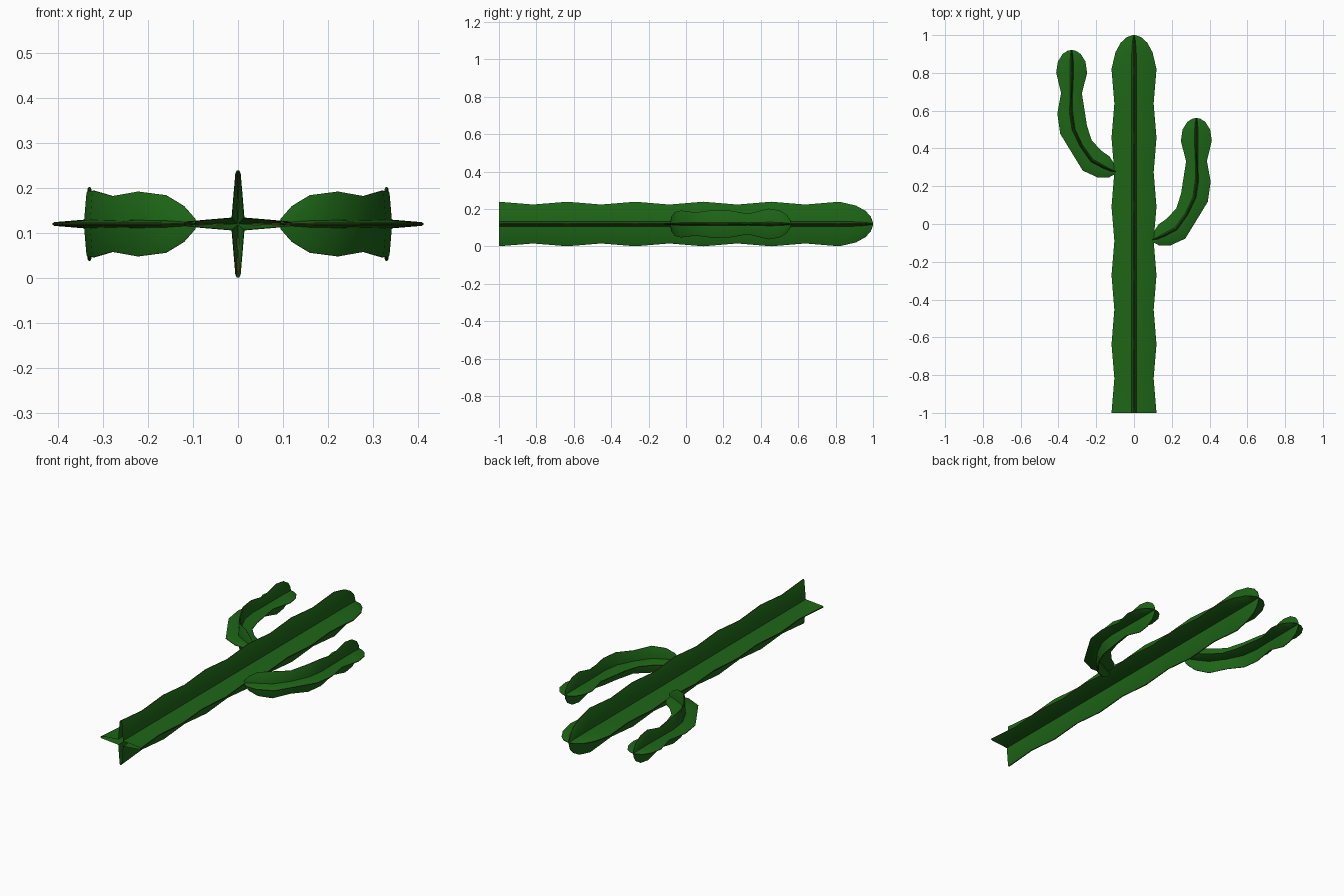
import bpy, bmesh, math
from mathutils import Vector

if "Cube" in bpy.data.objects:
    bpy.data.objects.remove(bpy.data.objects["Cube"])

MID_Z = 0.12


def material(name, rgb):
    m = bpy.data.materials.new(name)
    m.diffuse_color = (*rgb, 1)
    m.use_nodes = True
    m.node_tree.nodes["Principled BSDF"].inputs["Base Color"].default_value = m.diffuse_color
    return m


GREEN = material("cactus_green", (0.012, 0.13, 0.008))
BROWN = material("ridge_brown", (0.1, 0.05, 0.012))


def star():
    """Unit four-finned section with blunt fin tips, counter-clockwise."""
    fin = [(0.12, -0.12), (0.95, -0.05), (1.0, -0.022), (1.0, 0.022), (0.95, 0.05)]
    pts = []
    for k in range(4):
        c, s = round(math.cos(k * math.pi / 2)), round(math.sin(k * math.pi / 2))
        pts += [(c * u - s * v, s * u + c * v) for u, v in fin]
    return pts


def sweep(name, stations, mirror=1, dy=0.0, first_dir=None):
    """Sweep the star along (x, y, radius) stations lying in one flat plane."""
    path = [Vector((x * mirror, y + dy, MID_Z)) for x, y, r in stations]
    bm = bmesh.new()
    rings, sec = [], star()
    for i, p in enumerate(path):
        a, b = path[max(i - 1, 0)], path[min(i + 1, len(path) - 1)]
        t = (b - a).normalized()
        side, up = t.cross(Vector((0, 0, 1))), Vector((0, 0, 1))
        r = stations[i][2]
        rings.append([bm.verts.new(p + side * u * r + up * v * r) for u, v in sec])
    n = len(sec)
    for a, b in zip(rings, rings[1:]):
        for j in range(n):
            k = (j + 1) % n
            f = bm.faces.new((a[j], a[k], b[k], b[j]))
            f.material_index = 1 if j % 5 == 2 else 0
    bm.faces.new(rings[-1])          # rounded end closes to a tiny cap
    bmesh.ops.recalc_face_normals(bm, faces=bm.faces)
    me = bpy.data.meshes.new(name)
    bm.to_mesh(me)
    bm.free()
    me.materials.append(GREEN)
    me.materials.append(BROWN)
    ob = bpy.data.objects.new(name, me)
    bpy.context.collection.objects.link(ob)
    bpy.context.view_layer.objects.active = ob
    ob.select_set(True)
    bpy.ops.object.shade_smooth_by_angle(angle=math.radians(30))
    ob.select_set(False)
    return ob


# Trunk: alternating swells and waists, then a domed tip
trunk = [(0, -1 + i * 0.182, 0.119 if i % 2 == 0 else 0.104) for i in range(11)]
trunk += [(0, 0.91, 0.098), (0, 0.96, 0.07), (0, 0.988, 0.04), (0, 1.0, 0.006)]
sweep("trunk", trunk)

# Arms: one bent path, mirrored and shifted up the trunk for the left side
arm = [(0.095, -0.083, 0.012), (0.12, -0.077, 0.04), (0.16, -0.058, 0.064),
       (0.222, -0.025, 0.072), (0.278, 0.052, 0.062), (0.32, 0.14, 0.074),
       (0.333, 0.228, 0.073), (0.331, 0.333, 0.055), (0.33, 0.44, 0.082),
       (0.33, 0.5, 0.073), (0.33, 0.54, 0.048), (0.33, 0.557, 0.022),
       (0.33, 0.561, 0.005)]
sweep("right_arm", arm)
sweep("left_arm", arm, mirror=-1, dy=0.36)
